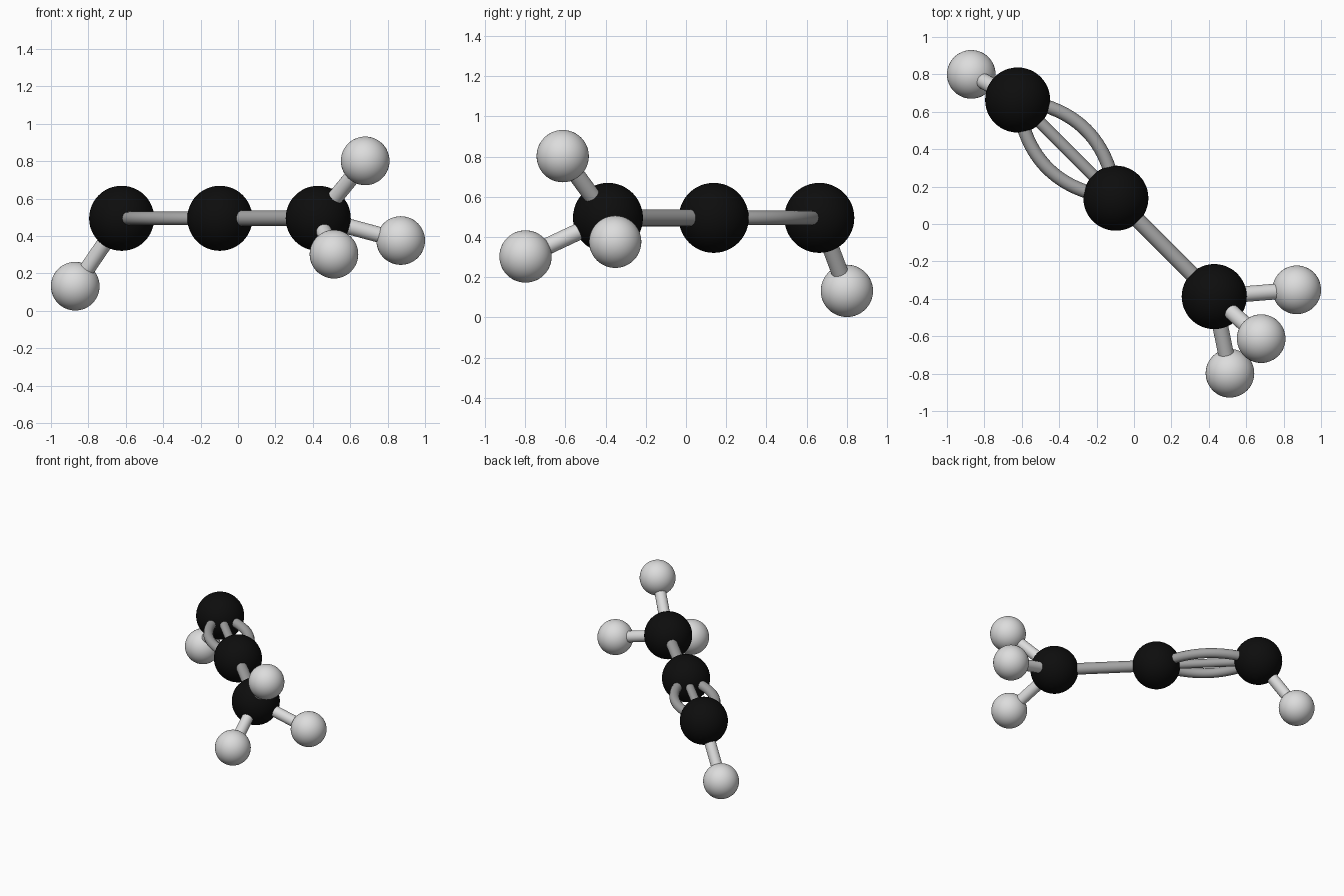
import bpy
from mathutils import Vector

if "Cube" in bpy.data.objects:
    bpy.data.objects.remove(bpy.data.objects["Cube"])


def material(name, v):
    m = bpy.data.materials.new(name)
    m.diffuse_color = (v, v, v, 1)
    m.use_nodes = True
    m.node_tree.nodes["Principled BSDF"].inputs["Base Color"].default_value = m.diffuse_color
    return m


black = material("black", 0.004)
white = material("off_white", 0.72)
grey = material("grey", 0.36)


def ball(name, pos, radius, mat):
    bpy.ops.mesh.primitive_uv_sphere_add(segments=48, ring_count=24, radius=radius, location=pos)
    o = bpy.context.object
    o.name = name
    o.data.materials.append(mat)
    bpy.ops.object.shade_smooth()


def rod(name, a, b, radius, mat):
    d = b - a
    bpy.ops.mesh.primitive_cylinder_add(vertices=24, radius=radius, depth=d.length, location=(a + b) / 2)
    o = bpy.context.object
    o.name = name
    o.rotation_euler = d.to_track_quat('Z', 'Y').to_euler()
    o.data.materials.append(mat)
    bpy.ops.object.shade_smooth_by_angle()


def bent_rod(name, a, b, bulge, radius, mat):
    cu = bpy.data.curves.new(name, 'CURVE')
    cu.dimensions = '3D'
    cu.bevel_depth = radius
    cu.bevel_resolution = 4
    n = 24
    sp = cu.splines.new('POLY')
    sp.points.add(n)
    for i, p in enumerate(sp.points):
        t = i / n
        p.co = (*(a.lerp(b, t) + bulge * 4 * t * (1 - t)), 1)
    sp.use_smooth = True
    cu.materials.append(mat)
    bpy.context.collection.objects.link(bpy.data.objects.new(name, cu))


# Carbon chain
carbons = [Vector((-0.622, 0.663, 0.495)), Vector((-0.097, 0.138, 0.495)), Vector((0.429, -0.388, 0.495))]
for i, c in enumerate(carbons):
    ball(f"carbon_atom_{i + 1}", c, 0.174, black)

# Hydrogens with their bonds: (carbon index, position)
hydrogens = [(0, (-0.87, 0.80, 0.132)), (2, (0.68, -0.613, 0.802)),
             (2, (0.87, -0.352, 0.376)), (2, (0.513, -0.798, 0.303))]
for i, (c, p) in enumerate(hydrogens):
    ball(f"hydrogen_atom_{i + 1}", p, 0.13, white)
    rod(f"hydrogen_bond_{i + 1}", carbons[c], Vector(p), 0.042, white)

# Single carbon bond
rod("single_bond", carbons[1], carbons[2], 0.042, grey)

# Triple bond: one straight rod between two bowed ones
rod("triple_bond_middle", carbons[0], carbons[1], 0.032, grey)
side = Vector((1, 1, 0)).normalized() * 0.145
for name, s in (("triple_bond_right", 1), ("triple_bond_left", -1)):
    bent_rod(name, carbons[0], carbons[1], side * s, 0.036, grey)
